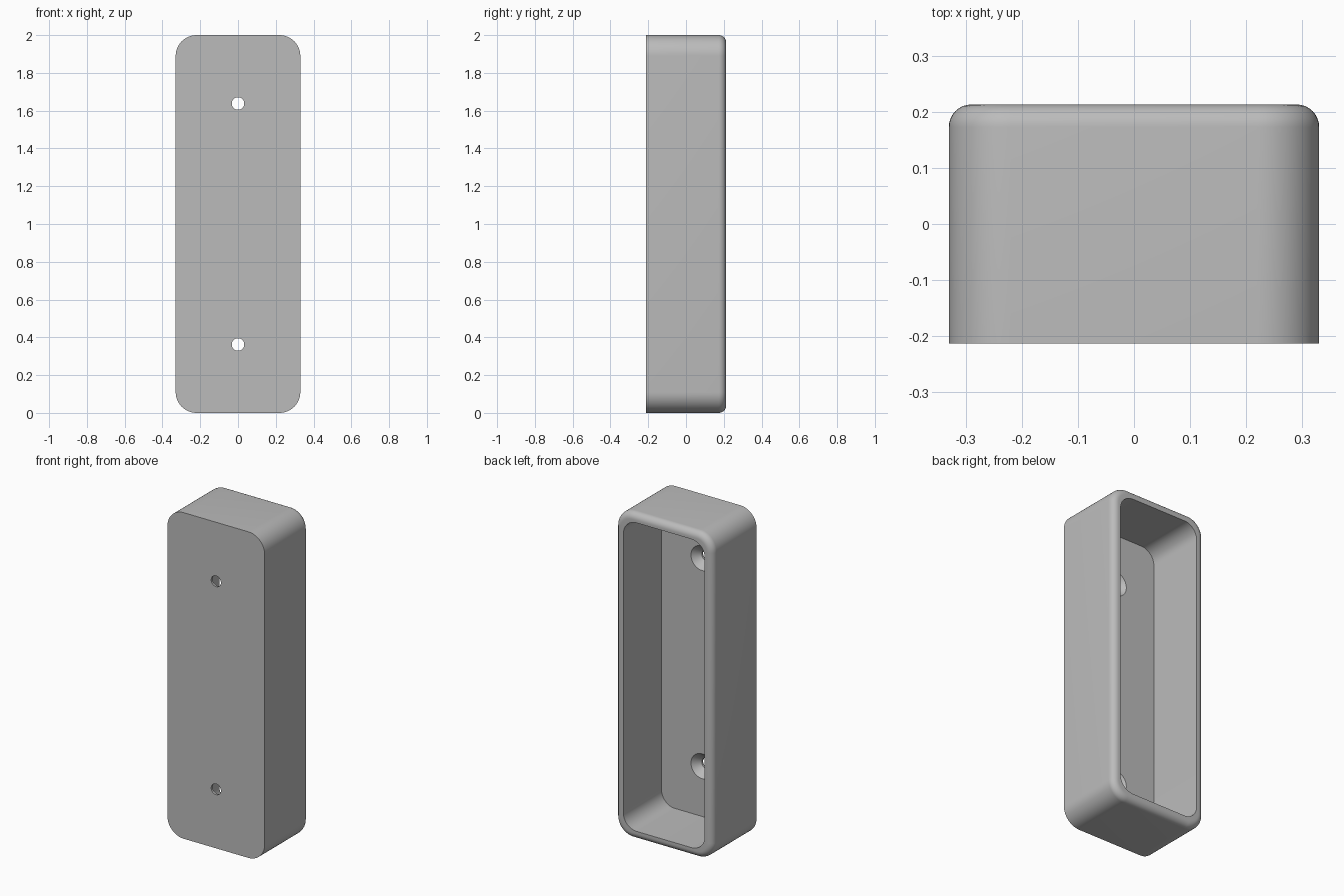
import bpy, bmesh
from math import sin, cos, pi, radians

if "Cube" in bpy.data.objects:
    bpy.data.objects.remove(bpy.data.objects["Cube"])

HALF_W, HALF_D, HALF_H = 0.33, 0.213, 1.0
CORNER, FILLET, WALL, INNER_CORNER = 0.11, 0.04, 0.054, 0.09
FLOOR_Y = -HALF_D + 0.056
HOLE_OFFSET, HOLE_R, SINK_R = 0.638, 0.033, 0.076

grey = bpy.data.materials.new("light grey")
grey.use_nodes = True
colour = (0.5, 0.5, 0.5, 1)
grey.diffuse_color = colour
grey.node_tree.nodes["Principled BSDF"].inputs["Base Color"].default_value = colour


def rounded_ring(bm, inset, radius, y, steps=12):
    """Rounded rectangle of vertices in the xz plane."""
    ring = []
    cx, cz = HALF_W - inset - radius, HALF_H - inset - radius
    for quarter, (sx, sz) in enumerate([(1, 1), (-1, 1), (-1, -1), (1, -1)]):
        for i in range(steps + 1):
            a = (quarter + i / steps) * pi / 2
            ring.append(bm.verts.new((sx * cx + radius * cos(a), y,
                                      HALF_H + sz * cz + radius * sin(a))))
    return ring


def circle_ring(bm, radius, y, z, sides=48):
    return [bm.verts.new((radius * cos(2 * pi * i / sides), y,
                          z + radius * sin(2 * pi * i / sides))) for i in range(sides)]


def loft(bm, rings):
    """Bridge successive rings and cap both ends."""
    for a, b in zip(rings, rings[1:]):
        for i in range(len(a)):
            j = (i + 1) % len(a)
            bm.faces.new((a[i], a[j], b[j], b[i]))
    bm.faces.new(rings[0])
    bm.faces.new(rings[-1])


def make_object(name, bm):
    bmesh.ops.recalc_face_normals(bm, faces=bm.faces)
    mesh = bpy.data.meshes.new(name)
    bm.to_mesh(mesh)
    bm.free()
    mesh.materials.append(grey)
    obj = bpy.data.objects.new(name, mesh)
    bpy.context.collection.objects.link(obj)
    return obj


# Open tray: outer wall, rounded rear rim, inner wall, floor
bm = bmesh.new()
rings = [rounded_ring(bm, 0, CORNER, -HALF_D)]
for i in range(9):
    a = i / 8 * pi / 2
    d = FILLET * (1 - cos(a))
    rings.append(rounded_ring(bm, d, CORNER - d, HALF_D - FILLET * (1 - sin(a))))
rings.append(rounded_ring(bm, WALL, INNER_CORNER, HALF_D))
rings.append(rounded_ring(bm, WALL, INNER_CORNER, FLOOR_Y))
loft(bm, rings)
tray = make_object("tray", bm)

# Countersunk screw holes
bm = bmesh.new()
sink = SINK_R - HOLE_R
for side in (-1, 1):
    z = HALF_H + side * HOLE_OFFSET
    loft(bm, [circle_ring(bm, r, y, z) for r, y in (
        (HOLE_R, -HALF_D - 0.05), (HOLE_R, FLOOR_Y - sink),
        (SINK_R, FLOOR_Y), (SINK_R, FLOOR_Y + 0.05))])
cutter = make_object("screw_hole_cutter", bm)
cutter.hide_render = True

cut = tray.modifiers.new("screw holes", "BOOLEAN")
cut.operation, cut.solver, cut.object = "DIFFERENCE", "EXACT", cutter
bpy.ops.object.select_all(action="DESELECT")
tray.select_set(True)
bpy.context.view_layer.objects.active = tray
bpy.ops.object.modifier_apply(modifier=cut.name)
bpy.data.objects.remove(cutter)
bpy.ops.object.shade_smooth_by_angle(angle=radians(30))
